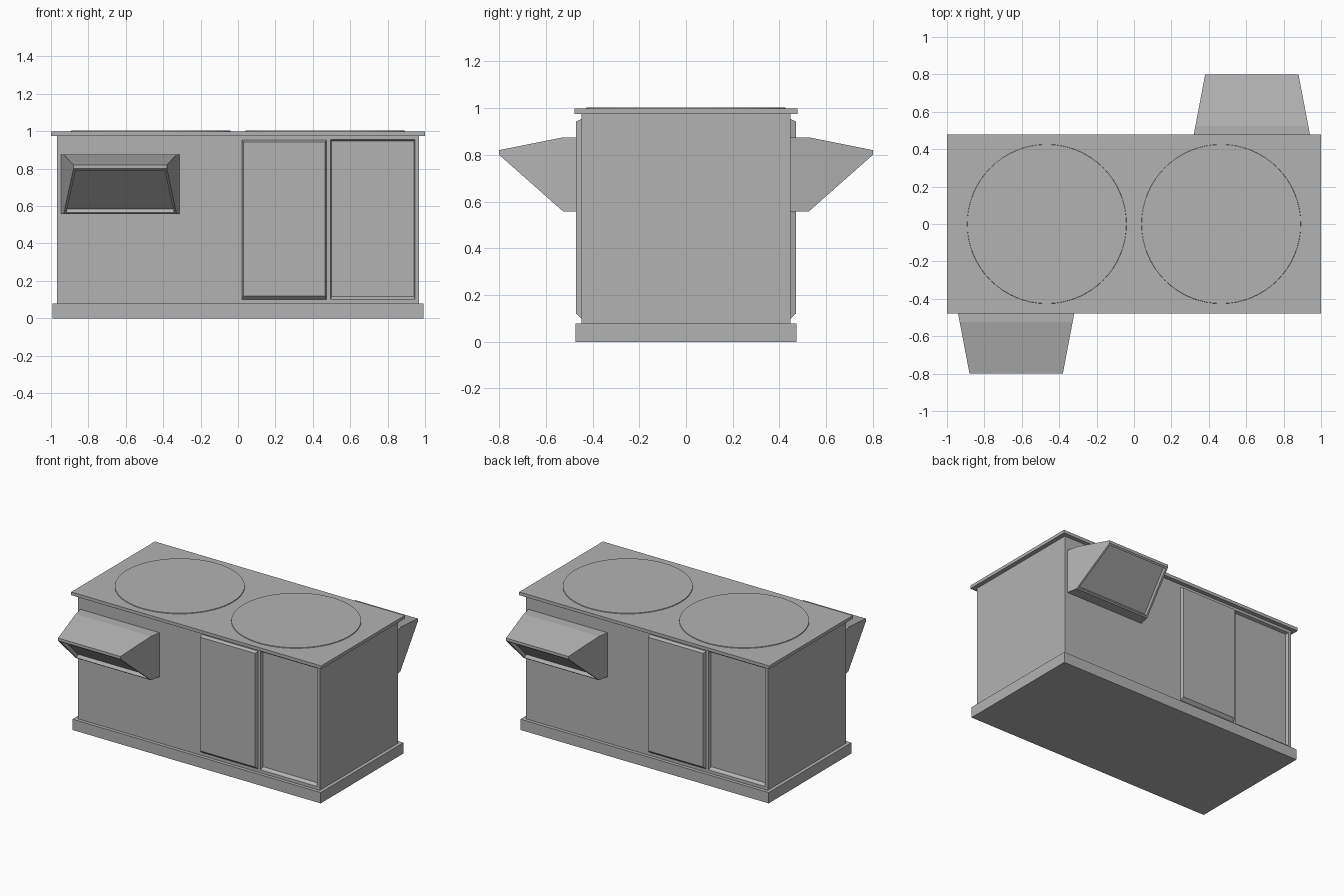
import bpy, bmesh, math
from mathutils import Matrix, Vector

cube = bpy.data.objects.get("Cube")
if cube:
    bpy.data.objects.remove(cube, do_unlink=True)

grey = bpy.data.materials.new("plain_grey")
grey.use_nodes = True
grey.diffuse_color = (0.45, 0.45, 0.45, 1)
grey.node_tree.nodes["Principled BSDF"].inputs["Base Color"].default_value = (0.45, 0.45, 0.45, 1)


def finish(name, bm, turned=False):
    """Turn a bmesh into an object, optionally spun half a turn to the other side."""
    if turned:
        bm.transform(Matrix.Rotation(math.pi, 4, "Z"))
    bmesh.ops.recalc_face_normals(bm, faces=bm.faces)
    mesh = bpy.data.meshes.new(name)
    bm.to_mesh(mesh)
    bm.free()
    mesh.materials.append(grey)
    obj = bpy.data.objects.new(name, mesh)
    bpy.context.collection.objects.link(obj)
    return obj


def box(name, half_x, half_y, z0, z1):
    bm = bmesh.new()
    bmesh.ops.create_cube(bm, size=1)
    bm.transform(Matrix.Translation((0, 0, (z0 + z1) / 2))
                 @ Matrix.Diagonal((half_x * 2, half_y * 2, z1 - z0, 1)))
    return finish(name, bm)


def loft(rings):
    """Closed solid through matching rings of points."""
    bm = bmesh.new()
    loops = [[bm.verts.new(p) for p in ring] for ring in rings]
    for a, b in zip(loops, loops[1:]):
        for i in range(len(a)):
            j = (i + 1) % len(a)
            bm.faces.new((a[i], a[j], b[j], b[i]))
    bm.faces.new(loops[0])
    bm.faces.new(loops[-1])
    return bm


def panel(x0, x1, z0, z1, y):
    return [(x0, y, z0), (x1, y, z0), (x1, y, z1), (x0, y, z1)]


# Main housing, plinth and lid
body = box("housing", 0.968, 0.448, 0.06, 0.98)
box("plinth", 0.993, 0.473, 0, 0.078)
box("lid", 1.0, 0.478, 0.975, 0.998)

# Round fan covers on the lid
for side, x in (("right", -0.466), ("left", 0.466)):
    bm = bmesh.new()
    bmesh.ops.create_cone(bm, cap_ends=True, segments=64, radius1=0.428,
                          radius2=0.425, depth=0.012)
    bm.transform(Matrix.Translation((x, 0, 0.997)))
    finish(side + "_fan_cover", bm)


def hood_bmesh():
    """Tapered air hood with a sunken slanted mouth."""
    profile = [(-0.44, 0.875), (-0.525, 0.875), (-0.8, 0.82),
               (-0.8, 0.80), (-0.525, 0.557), (-0.44, 0.557)]

    def ring(sign):
        return [(-0.63 + sign * (0.316 - 0.19 * (-0.45 - y)), y, z) for y, z in profile]

    bm = loft([ring(-1), ring(1)])
    bmesh.ops.recalc_face_normals(bm, faces=bm.faces)
    mouth = min(bm.faces, key=lambda f: (f.calc_center_median() - Vector((-0.63, -0.66, 0.68))).length)
    bmesh.ops.inset_region(bm, faces=[mouth], thickness=0.018)
    bmesh.ops.inset_region(bm, faces=[mouth], thickness=0.004, depth=-0.025)
    return bm


for side, turned in (("front", False), ("back", True)):
    # Raised door with bevelled rim
    door = loft([panel(0.022, 0.474, 0.10, 0.953, -0.44),
                 panel(0.022, 0.474, 0.10, 0.953, -0.448),
                 panel(0.029, 0.466, 0.12, 0.943, -0.47)])
    finish(side + "_raised_door", door, turned)
    finish(side + "_air_hood", hood_bmesh(), turned)

    # Sunken door cut into the housing
    cutter = finish(side + "_door_cutter",
                    loft([panel(0.494, 0.947, 0.10, 0.955, -0.46),
                          panel(0.494, 0.947, 0.10, 0.955, -0.448),
                          panel(0.501, 0.940, 0.116, 0.948, -0.427)]), turned)
    cutter.hide_render = True
    cutter.hide_viewport = True
    cut = body.modifiers.new(side + "_door_recess", "BOOLEAN")
    cut.operation = "DIFFERENCE"
    cut.solver = "EXACT"
    cut.object = cutter
